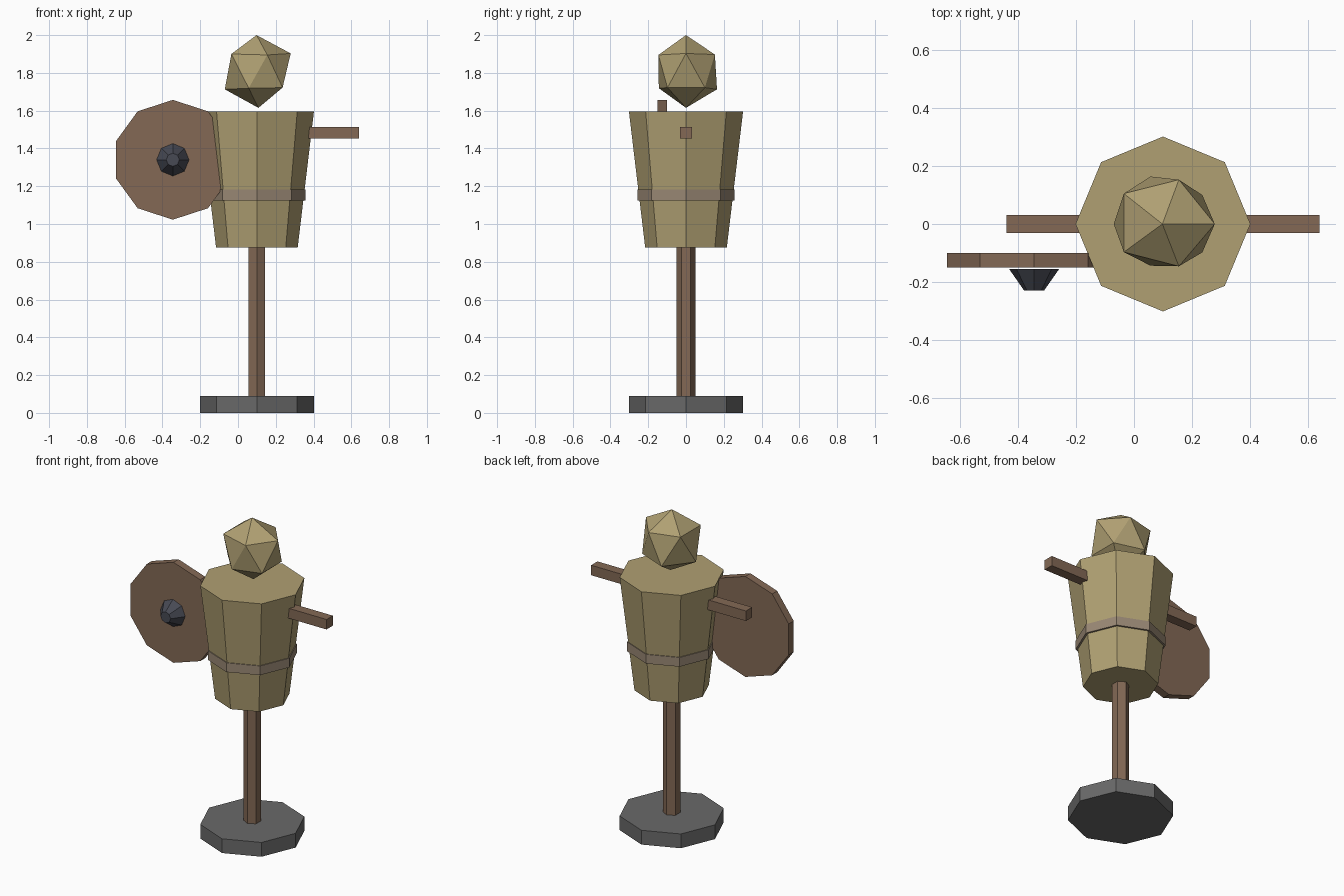
import bpy, bmesh, math
from mathutils import Matrix, Vector

if "Cube" in bpy.data.objects:
    bpy.data.objects.remove(bpy.data.objects["Cube"])


def material(name, rgb):
    m = bpy.data.materials.new(name)
    m.diffuse_color = (*rgb, 1.0)
    m.use_nodes = True
    m.node_tree.nodes["Principled BSDF"].inputs["Base Color"].default_value = m.diffuse_color
    return m


STRAW = material("straw_cloth", (0.434, 0.352, 0.171))
WOOD = material("brown_wood", (0.227, 0.141, 0.091))
STONE = material("grey_stone", (0.141, 0.141, 0.141))
IRON = material("dark_iron", (0.063, 0.067, 0.087))
ROPE = material("rope_belt", (0.319, 0.246, 0.175))

CX = 0.1  # x of the upright axis


def finish(name, bm, mat):
    bmesh.ops.recalc_face_normals(bm, faces=bm.faces)
    mesh = bpy.data.meshes.new(name)
    bm.to_mesh(mesh)
    bm.free()
    mesh.materials.append(mat)
    ob = bpy.data.objects.new(name, mesh)
    bpy.context.collection.objects.link(ob)
    return ob


def prism(name, mat, sides, start, end, r1, r2, ref):
    """Capped, straight or tapered prism; ref points at the first corner."""
    a, b = Vector(start), Vector(end)
    axis = (b - a).normalized()
    u = Vector(ref)
    v = axis.cross(u)
    bm = bmesh.new()
    rings = []
    for centre, r in ((a, r1), (b, r2)):
        angles = [math.tau * i / sides for i in range(sides)]
        rings.append([bm.verts.new(centre + r * (u * math.cos(t) + v * math.sin(t)))
                      for t in angles])
    low, high = rings
    bm.faces.new(low)
    bm.faces.new(high)
    for i in range(sides):
        j = (i + 1) % sides
        bm.faces.new((low[i], low[j], high[j], high[i]))
    return finish(name, bm, mat)


def upright(name, mat, sides, z1, z2, r1, r2, ref=(1, 0, 0)):
    return prism(name, mat, sides, (CX, 0, z1), (CX, 0, z2), r1, r2, ref)


# Stand, post, torso and belt share one axis
upright("base", STONE, 8, 0.0, 0.09, 0.302, 0.302)
upright("post", WOOD, 6, 0.09, 0.90, 0.05, 0.05, (0, 1, 0))
upright("torso", STRAW, 8, 0.875, 1.595, 0.216, 0.302)
upright("belt", ROPE, 8, 1.125, 1.183, 0.258, 0.258)

# Crossbar through the torso, forming both arms
bm = bmesh.new()
bmesh.ops.create_cube(bm, size=1.0, matrix=Matrix.Translation((CX, 0, 1.483))
                      @ Matrix.Diagonal((1.08, 0.063, 0.063, 1.0)))
finish("arms", bm, WOOD)

# Slightly lumpy sack head: a hull over two rings and two tips
head_points = [
    (0.098, 0.0, 2.0), (0.108, 0.0, 1.615),
    (0.279, 0.0, 1.903), (0.155, 0.153, 1.897), (-0.035, 0.105, 1.90),
    (-0.035, -0.097, 1.90), (0.155, -0.146, 1.895),
    (0.236, 0.10, 1.722), (0.057, 0.164, 1.713), (-0.070, 0.0, 1.713),
    (0.057, -0.144, 1.719), (0.236, -0.098, 1.722),
]
bm = bmesh.new()
for p in head_points:
    bm.verts.new(p)
bmesh.ops.convex_hull(bm, input=bm.verts)
finish("head", bm, STRAW)

# Round shield with its tapered boss
SX, SZ = -0.345, 1.34
prism("shield", WOOD, 10, (SX, -0.10, SZ), (SX, -0.15, SZ), 0.317, 0.317, (0, 0, 1))
prism("shield_boss", IRON, 8, (SX, -0.156, SZ), (SX, -0.229, SZ), 0.086, 0.035, (0, 0, 1))
